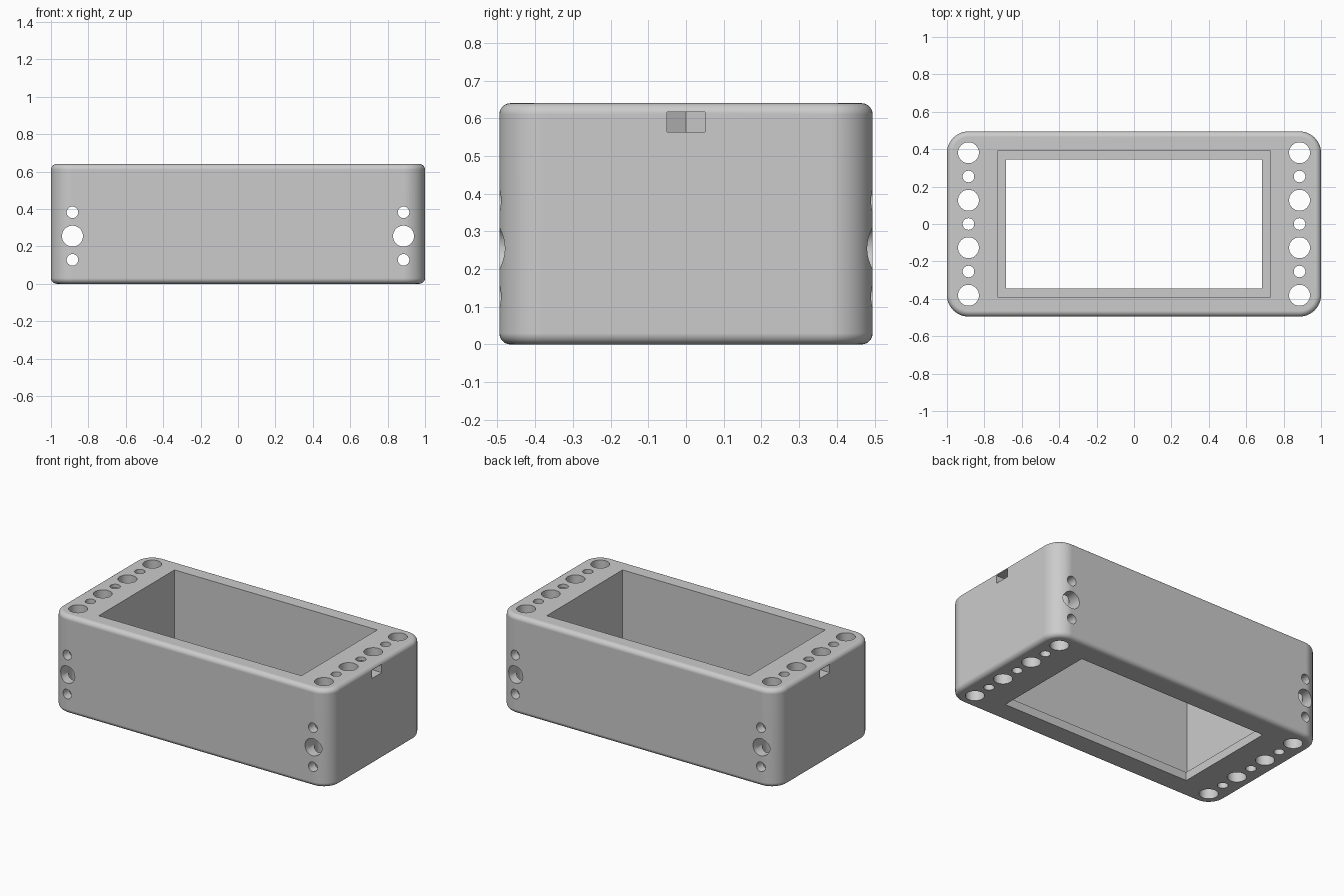
import bpy
import bmesh
from math import cos, sin, pi, radians
from mathutils import Matrix

cube = bpy.data.objects.get("Cube")
if cube:
    bpy.data.objects.remove(cube, do_unlink=True)

HALF_X, HALF_Y, HEIGHT = 1.0, 0.495, 0.64
CORNER, FILLET = 0.115, 0.03
HOLE_X, PITCH = 0.885, 0.127
BIG, SMALL = 0.056, 0.031

grey = bpy.data.materials.new("plain grey")
grey.use_nodes = True
colour = (0.6, 0.6, 0.6, 1)
grey.diffuse_color = colour
grey.node_tree.nodes["Principled BSDF"].inputs["Base Color"].default_value = colour


def make_object(name, bm):
    bmesh.ops.recalc_face_normals(bm, faces=bm.faces)
    mesh = bpy.data.meshes.new(name)
    bm.to_mesh(mesh)
    bm.free()
    obj = bpy.data.objects.new(name, mesh)
    mesh.materials.append(grey)
    bpy.context.collection.objects.link(obj)
    return obj


def rounded_ring(bm, inset, z, steps=12):
    """Rounded rectangle loop, pulled in evenly by the inset."""
    ring = []
    corners = [(1, 1), (-1, 1), (-1, -1), (1, -1)]
    for i, (sx, sy) in enumerate(corners):
        for s in range(steps + 1):
            a = (i + s / steps) * pi / 2
            r = CORNER - inset
            ring.append(bm.verts.new((sx * (HALF_X - CORNER) + r * cos(a),
                                      sy * (HALF_Y - CORNER) + r * sin(a), z)))
    return ring


def cut(body, bm):
    """Subtract a temporary cutter from the body."""
    cutter = make_object("cutter", bm)
    cutter.hide_render = True
    mod = body.modifiers.new("cut", 'BOOLEAN')
    mod.operation = 'DIFFERENCE'
    mod.solver = 'EXACT'
    mod.object = cutter
    bpy.ops.object.modifier_apply(modifier=mod.name)
    bpy.data.objects.remove(cutter, do_unlink=True)


def box(x0, x1, y0, y1, z0, z1):
    bm = bmesh.new()
    bmesh.ops.create_cube(bm, size=1)
    bmesh.ops.scale(bm, vec=(x1 - x0, y1 - y0, z1 - z0), verts=bm.verts)
    bmesh.ops.translate(bm, vec=((x0 + x1) / 2, (y0 + y1) / 2, (z0 + z1) / 2), verts=bm.verts)
    return bm


def rod(radius, depth, centre, turn=Matrix(), sides=32):
    bm = bmesh.new()
    bmesh.ops.create_cone(bm, cap_ends=True, segments=sides, radius1=radius, radius2=radius,
                          depth=depth, matrix=Matrix.Translation(centre) @ turn)
    return bm


# Solid block with rounded corners and filleted top and bottom edges
bm = bmesh.new()
quarter = [i / 6 * pi / 2 for i in range(7)]
levels = [(FILLET * (1 - sin(a)), FILLET * (1 - cos(a))) for a in quarter]
levels += [(inset, HEIGHT - z) for inset, z in reversed(levels)]
rings = [rounded_ring(bm, inset, z) for inset, z in levels]
for low, high in zip(rings, rings[1:]):
    for i in range(len(low)):
        j = (i + 1) % len(low)
        bm.faces.new((low[i], low[j], high[j], high[i]))
bm.faces.new(rings[0])
bm.faces.new(rings[-1])
body = make_object("case_body", bm)
bpy.context.view_layer.objects.active = body
body.select_set(True)

# Main cavity and the smaller window that leaves a lip at the bottom
cut(body, box(-0.73, 0.73, -0.39, 0.39, 0.055, 1))
cut(body, box(-0.685, 0.685, -0.345, 0.345, -0.2, 0.2))

for side in (-1, 1):
    x = side * HOLE_X
    # Row of alternating large and small holes down each end
    for k in range(-3, 4):
        cut(body, rod(BIG if k % 2 else SMALL, 2, (x, k * PITCH, HEIGHT / 2)))
    # Three holes running front to back
    for k in (-1, 0, 1):
        cut(body, rod(SMALL if k else BIG, 2, (x, 0, 0.255 + k * PITCH),
                      Matrix.Rotation(radians(90), 4, 'X')))
    # Nut pocket: slot from the end wall with a hexagonal inner end
    near, far = sorted((x, side * 1.2))
    cut(body, box(near, far, -0.05, 0.05, 0.564, 0.617))
    cut(body, rod(0.05 / cos(pi / 6), 0.053, (x, 0, 0.5905),
                  Matrix.Rotation(radians(90), 4, 'Z'), 6))

# Smooth rounded areas while keeping flat walls flat
bpy.ops.object.shade_smooth_by_angle(angle=radians(30))
weighted = body.modifiers.new("flat walls", 'WEIGHTED_NORMAL')
weighted.keep_sharp = True
